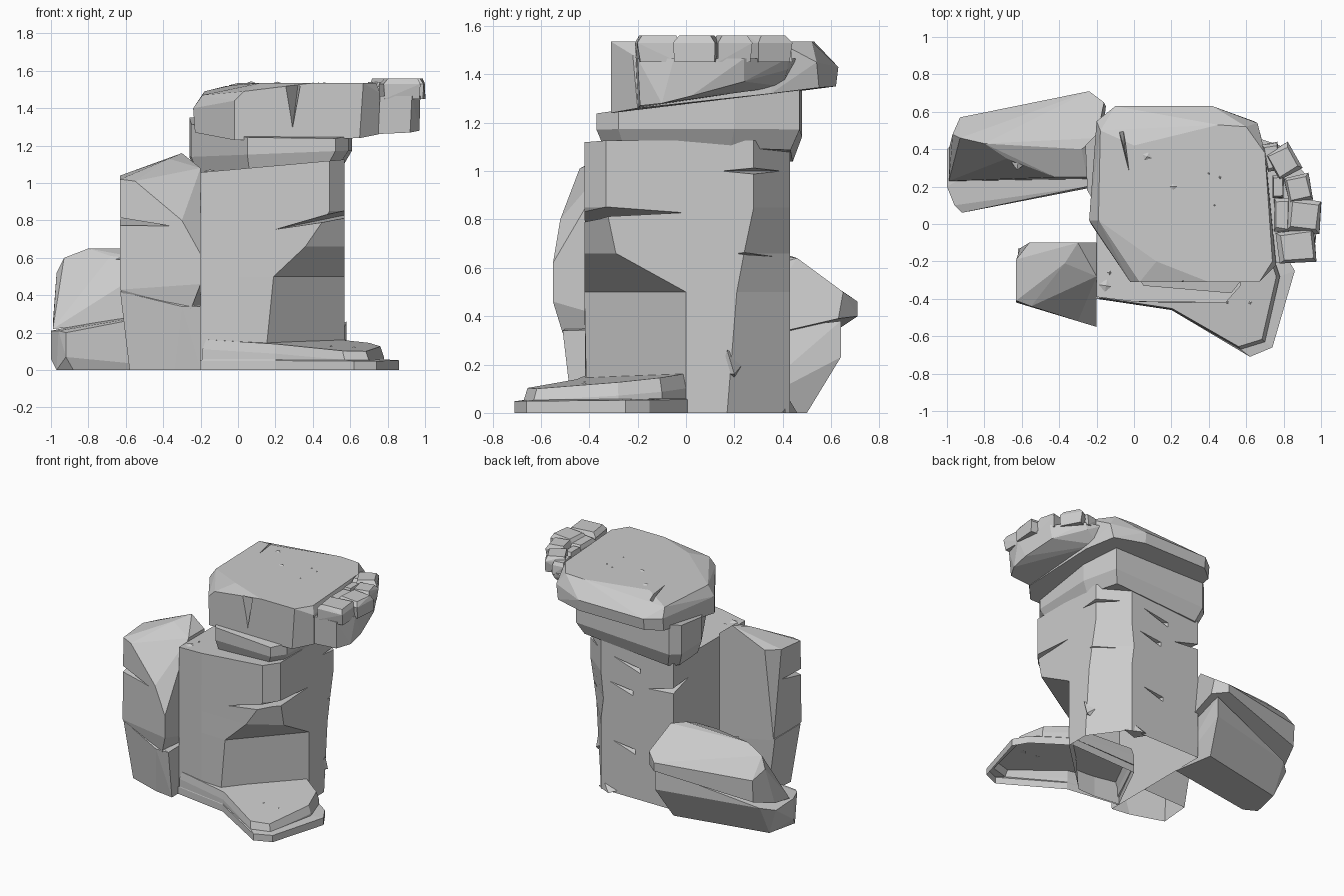
import bpy, bmesh, math, random
from mathutils import Vector
random.seed(4)


def finish(name, bm, open_bottom=False):
    bmesh.ops.recalc_face_normals(bm, faces=bm.faces)
    if open_bottom:
        base = [f for f in bm.faces if all(abs(v.co.z) < 1e-4 for v in f.verts)]
        bmesh.ops.delete(bm, geom=base, context='FACES')
    me = bpy.data.meshes.new(name)
    bm.to_mesh(me)
    bm.free()
    ob = bpy.data.objects.new(name, me)
    bpy.context.collection.objects.link(ob)
    return ob


def hull(name, pts, open_bottom=False):
    bm = bmesh.new()
    for p in pts:
        bm.verts.new(p)
    bmesh.ops.convex_hull(bm, input=bm.verts)
    bmesh.ops.delete(bm, geom=[v for v in bm.verts if not v.link_faces], context='VERTS')
    bmesh.ops.dissolve_limit(bm, angle_limit=math.radians(6), verts=bm.verts, edges=bm.edges)
    return finish(name, bm, open_bottom)


def loft(name, rings, open_bottom=False):
    # each ring: (outline, (z0, slope_x, slope_y))
    bm = bmesh.new()
    loops = [[bm.verts.new((x, y, z[0] + z[1] * x + z[2] * y)) for x, y in o] for o, z in rings]
    n = len(loops[0])
    for a, b in zip(loops, loops[1:]):
        for i in range(n):
            j = (i + 1) % n
            bm.faces.new((a[i], a[j], b[j], b[i]))
    bm.faces.new(loops[0][::-1])
    bm.faces.new(loops[-1])
    return finish(name, bm, open_bottom)


def crack(target, a, b, c, t=(0, 0, .03)):
    # wedge cut: two sharp tips a, b and a wide mouth at c
    c, t = Vector(c), Vector(t)
    cutter = hull("crack_cutter", [a, b, c + t, c - t])
    cutter.hide_render = True
    m = target.modifiers.new("crack", 'BOOLEAN')
    m.operation, m.solver, m.object = 'DIFFERENCE', 'EXACT', cutter
    bpy.context.view_layer.objects.active = target
    bpy.ops.object.modifier_apply(modifier=m.name)
    bpy.data.objects.remove(cutter)


# main column with undercut front right corner
def section(c, d, e, f):
    return [(-.2, -.39), (0, -.415), c, d, e, f, (-.2, .43), (-.2, 0)]


low = section((.14, -.41), (.57, 0), (.57, .17), (.38, .43))
mid = section((.19, -.42), (.57, 0), (.57, .21), (.38, .43))
over = section((.36, -.42), (.57, -.29), (.57, .24), (.36, .43))
top = section((.49, -.42), (.57, -.33), (.57, .28), (.38, .43))
column = loft("main_column", [(low, (0, 0, 0)), (mid, (.5, 0, 0)), (over, (.66, 0, 0)),
                              (top, (.85, 0, 0)), (top, (1.075, .09, 0))])
crack(column, (.19, -.43, .75), (.58, 0, .83), (.6, -.46, .84))
crack(column, (.58, .13, 1.0), (.4, .44, 1.0), (.62, .38, 1.0))
crack(column, (.58, .2, .66), (.36, .44, .64), (.6, .38, .66))
crack(column, (.3, .44, .99), (.12, .36, .95), (.02, .48, .92))
crack(column, (.33, .44, .8), (.16, .36, .77), (.1, .48, .75))
crack(column, (.3, .44, .38), (.14, .36, .35), (.08, .48, .33))
crack(column, (.02, .44, .82), (-.21, .24, .9), (-.25, .48, .86))
bm = bmesh.new()
bm.from_mesh(column.data)
bmesh.ops.delete(bm, geom=[f for f in bm.faces if max(v.co.z for v in f.verts) < 1e-3], context='FACES')
bm.to_mesh(column.data)
bm.free()
hull("column_chip", [(.54, .14, .16), (.58, .2, .16), (.58, .17, .26), (.5, .25, .22), (.5, .2, .12)])
hull("column_foot", [(.3, .36, 0), (.42, .4, 0), (.3, .46, 0), (.35, .43, .05), (.2, .4, .04)])

# stepped front slab, hollow underneath
lower = [(-.2, -.4), (.2, -.46), (.62, -.71), (.74, -.66), (.86, -.25), (.8, -.15), (.55, .02), (0, 0)]
upper = [(-.19, -.4), (.2, -.458), (.57, -.67), (.7, -.63), (.78, -.28), (.72, -.1), (.57, 0), (0, 0)]
rim = [(.3 + (x - .3) * .96, -.3 + (y + .3) * .96) for x, y in upper]
loft("front_slab", [(lower, (0, 0, 0)), (lower, (.055, 0, .01)), (upper, (.06, 0, .01)),
                    (upper, (.13, -.05, .07)), (rim, (.19, -.05, .09))], True)

# left pillar: tall block on a tapered foot
pillar = hull("left_pillar", [
    (-.63, -.19, 1.04), (-.63, -.41, 1.02), (-.63, -.42, .43), (-.56, -.1, 1.05), (-.3, -.1, 1.16),
    (-.37, -.21, 1.13), (-.2, -.28, 1.08), (-.2, -.55, .62), (-.2, -.55, .46), (-.25, -.51, .33),
    (-.6, -.4, .38), (-.61, -.13, .4), (-.2, -.1, .33), (-.2, -.1, 1.08), (-.55, -.44, 1.01),
    (-.3, -.52, .8)])
crack(pillar, (-.36, -.5, .77), (-.63, -.2, .82), (-.67, -.46, .79))
hull("left_pillar_foot", [
    (-.58, -.37, 0), (-.34, -.45, 0), (-.2, -.47, 0), (-.2, -.13, 0), (-.56, -.14, 0),
    (-.63, -.41, .42), (-.3, -.51, .34), (-.2, -.51, .34), (-.2, -.11, .35), (-.62, -.13, .41)], True)

# back left boulders
hull("back_boulder_lower", [
    (-1, .2, .21), (-.96, .1, .21), (-1, .2, .06), (-.97, .14, 0), (-.92, .06, .07), (-.88, .09, 0),
    (-.92, .06, .2), (-.92, .36, 0), (-1, .4, .2), (-.25, .5, 0), (-.2, .2, 0), (-.25, .2, .33),
    (-.2, .64, .38), (-.2, .64, .23), (-.92, .47, .22)])
hull("back_boulder_upper", [
    (-.99, .23, .22), (-.99, .4, .25), (-.97, .48, .52), (-.93, .46, .6), (-.8, .43, .65),
    (-.28, .4, .65), (-.2, .46, .64), (-.24, .71, .46), (-.24, .71, .4), (-.93, .57, .46),
    (-.93, .56, .3), (-.16, .65, .5), (-.15, .63, .39), (-.45, .23, .33), (-.2, .24, .3),
    (-.25, .25, .58), (-.42, .25, .58), (-.68, .35, .61)])

# neck between column and cap, front left corner cut away
neck = [(-.25, .18), (.05, -.33), (.52, -.37), (.59, -.28), (.61, .2), (.55, .47), (-.2, .48), (-.26, .42)]
inner = [(.15 + (x - .15) * .9, y * .92) for x, y in neck]
loft("neck", [(inner, (1.06, .07, -.02)), (neck, (1.15, .04, .0)), (neck, (1.29, 0, .14))])

# overhanging cap
cap = hull("cap", [
    (-.23, 0, 1.27), (-.02, -.3, 1.23), (.65, -.31, 1.24), (.75, -.2, 1.26), (.71, .35, 1.32),
    (.64, .55, 1.345), (.42, .62, 1.35), (-.1, .62, 1.35), (-.2, .54, 1.34),
    (-.24, .02, 1.4), (-.02, -.31, 1.44), (.76, -.22, 1.48), (.66, .54, 1.45), (.42, .63, 1.43),
    (-.1, .63, 1.43), (-.2, .55, 1.43), (-.19, .02, 1.47), (-.18, .5, 1.49), (.03, -.31, 1.49),
    (0, .42, 1.535), (.12, -.2, 1.535), (.32, -.22, 1.535), (.4, -.31, 1.535), (.67, -.31, 1.535),
    (.74, -.2, 1.535), (.7, .38, 1.535), (.6, .52, 1.535), (.45, .53, 1.535)])
crack(cap, (.29, -.31, 1.28), (.32, -.2, 1.52), (.28, -.37, 1.52), (.06, 0, 0))
crack(cap, (-.02, .25, 1.54), (-.05, .4, 1.45), (-.08, .56, 1.54), (.02, 0, 0))

# side ledge with a rim of small stones
hull("side_ledge", [
    (.7, -.21, 1.465), (.93, -.2, 1.465), (.975, -.05, 1.465), (.94, .24, 1.465), (.78, .42, 1.465),
    (.66, .46, 1.465), (.7, -.2, 1.26), (.92, -.19, 1.27), (.97, -.1, 1.28), (.97, .02, 1.31),
    (.92, .24, 1.37), (.76, .42, 1.42), (.65, .4, 1.35)])
for i, (x, y, w, d, r) in enumerate([
        (.87, -.12, .2, .17, .1), (.91, .045, .17, .17, -.1), (.88, .19, .13, .14, .2),
        (.8, .335, .14, .15, .5), (.79, .05, .08, .18, 0), (.77, .2, .06, .12, 0),
        (.74, .36, .08, .14, .2)]):
    h = .1 if i < 4 else .08
    pts = []
    for sx in (-1, 1):
        for sy in (-1, 1):
            for z, s in ((-.01, .5), (h * .7, .52), (h, .41)):
                px = sx * w * s * random.uniform(.9, 1.05)
                py = sy * d * s * random.uniform(.9, 1.05)
                pts.append((x + px * math.cos(r) - py * math.sin(r),
                            y + px * math.sin(r) + py * math.cos(r), 1.46 + z))
    hull("rim_stone", pts)

# scattered chips
for x, y, z, s in [(.07, .36, 1.535, .045), (.21, .2, 1.535, .035), (.4, .27, 1.535, .015),
                   (.46, .25, 1.535, .022), (.43, .1, 1.535, .016), (-.15, -.33, 1.065, .04),
                   (-.13, -.26, 1.065, .02), (.5, -.42, .127, .02), (.62, -.42, .12, .03),
                   (-.62, .33, .595, .05), (-.47, .31, .6, .02)]:
    a0 = random.uniform(0, 6)
    hull("chip", [(x + s * random.uniform(.6, 1) * math.cos(a0 + k * 1.57),
                   y + s * random.uniform(.6, 1) * math.sin(a0 + k * 1.57), z - .004)
                  for k in range(4)] + [(x, y, z + s * .2)])
